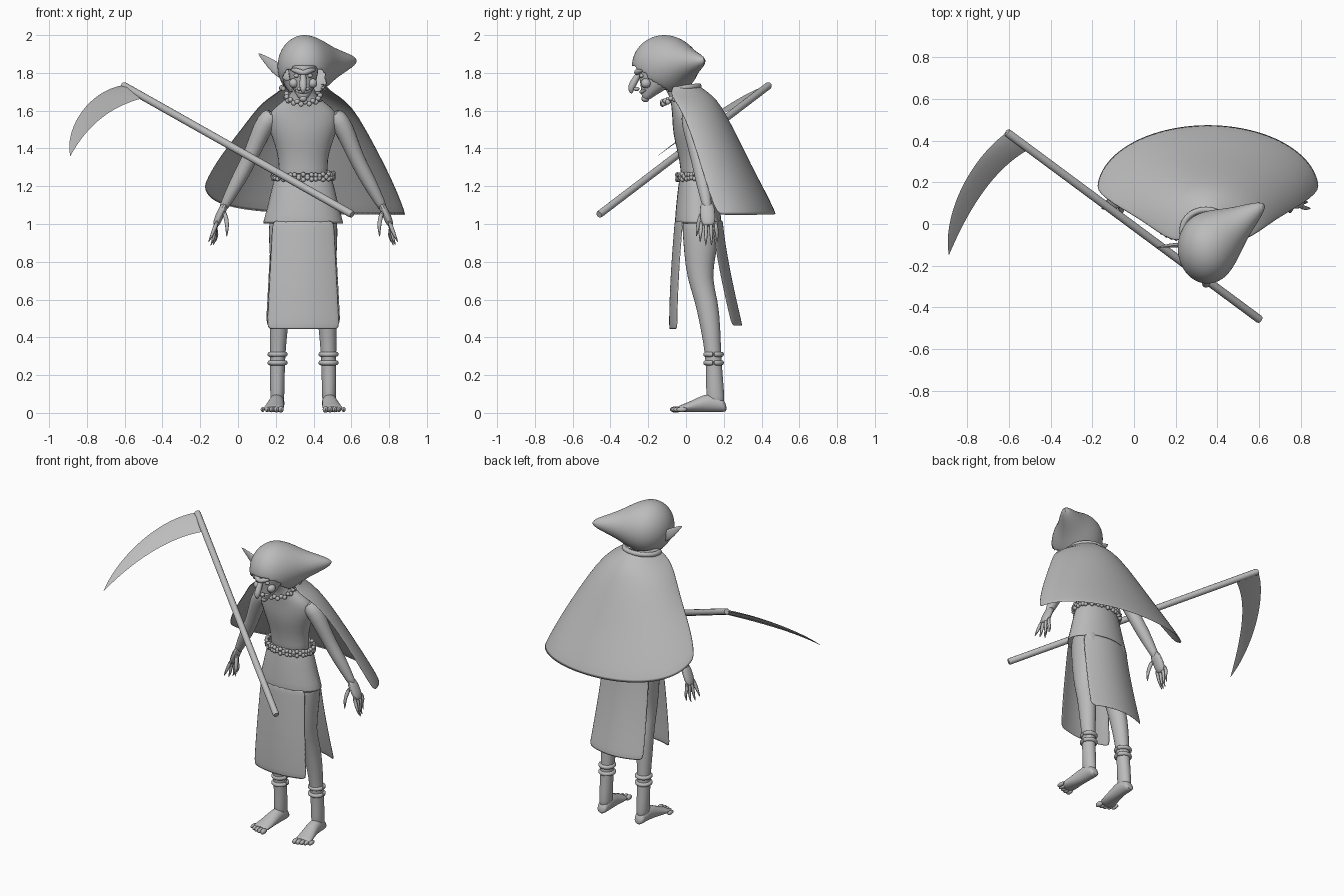
import bpy, bmesh, math
from math import sin, cos, pi
from mathutils import Vector, Matrix
from mathutils.geometry import interpolate_bezier

if "Cube" in bpy.data.objects:
    bpy.data.objects.remove(bpy.data.objects["Cube"])

CX = 0.345  # middle of the figure
X, Y, Z = Vector((1, 0, 0)), Vector((0, 1, 0)), Vector((0, 0, 1))
grey = bpy.data.materials.new("plain grey")
grey.use_nodes = True
grey.diffuse_color = (0.5, 0.5, 0.5, 1)
grey.node_tree.nodes["Principled BSDF"].inputs["Base Color"].default_value = (0.5, 0.5, 0.5, 1)
parts = []


def finish(name, bm, subdiv=0, thick=0):
    bmesh.ops.recalc_face_normals(bm, faces=bm.faces)
    me = bpy.data.meshes.new(name)
    bm.to_mesh(me)
    bm.free()
    me.materials.append(grey)
    ob = bpy.data.objects.new(name, me)
    bpy.context.collection.objects.link(ob)
    if thick:
        ob.modifiers.new("thickness", 'SOLIDIFY').thickness = thick
    if subdiv:
        ob.modifiers.new("smooth", 'SUBSURF').levels = subdiv
    parts.append(ob)
    return ob


def skin(name, rings, subdiv=1, closed=True, caps=True, thick=0):
    """Join rows of points into a surface."""
    bm = bmesh.new()
    rows = [[bm.verts.new(p) for p in r] for r in rings]
    n = len(rows[0])
    for a, b in zip(rows, rows[1:]):
        for i in range(n if closed else n - 1):
            j = (i + 1) % n
            bm.faces.new((a[i], a[j], b[j], b[i]))
    if closed and caps:
        bm.faces.new(rows[0])
        bm.faces.new(rows[-1])
    return finish(name, bm, subdiv, thick)


def ring(c, ru, rv, u=X, v=Y, n=14):
    return [Vector(c) + u * ru * cos(2 * pi * i / n) + v * rv * sin(2 * pi * i / n) for i in range(n)]


def stack(name, rows, cx=CX, **kw):
    """Upright form from rows of height, depth centre, half width, half depth."""
    return skin(name, [ring((cx, y, z), rx, ry) for z, y, rx, ry in rows], **kw)


def tube(name, pts, radii, flat=1.0, side=Y, subdiv=1, n=10):
    pts = [Vector(p) for p in pts]
    rings = []
    for i, (p, r) in enumerate(zip(pts, radii)):
        t = (pts[min(i + 1, len(pts) - 1)] - pts[max(i - 1, 0)]).normalized()
        u = t.cross(side).normalized()
        rings.append(ring(p, r, r * flat, u, t.cross(u), n))
    return skin(name, rings, subdiv)


def balls(name, items, seg=10):
    """Ellipsoids given as centre and radii."""
    bm = bmesh.new()
    for c, r in items:
        m = Matrix.Translation(c) @ Matrix.Diagonal((*r, 1))
        bmesh.ops.create_uvsphere(bm, u_segments=seg, v_segments=seg - 3, radius=1, matrix=m)
    return finish(name, bm)


# Torso, neck and skirt
stack("torso", [(1.18, .06, .14, .09), (1.30, .055, .13, .085), (1.38, .045, .14, .092),
                (1.48, .035, .178, .108), (1.56, .03, .20, .105), (1.62, .01, .16, .09),
                (1.67, -.02, .075, .065), (1.72, -.06, .055, .055), (1.79, -.09, .055, .055)])
stack("skirt", [(1.27, .06, .147, .093), (1.2, .06, .17, .105), (1.1, .062, .192, .118),
                (1.0, .065, .222, .13)], caps=False, thick=.006)


# Hanging cloth panels
def panel(name, point, nu=10, nv=8):
    skin(name, [[point(2 * i / nu - 1, j / nv) for i in range(nu + 1)] for j in range(nv + 1)],
         closed=False, thick=.006)


panel("front_panel", lambda u, v: (CX + u * (.165 + .03 * v), -.06 - .03 * sin(v * pi / 2) + .042 * u * u,
                                   1.02 - .58 * v))
panel("back_panel", lambda u, v: (CX + u * (.17 + .03 * v), .195 + .105 * v ** 1.3 - .055 * u * u,
                                  1.02 - .56 * v))

# Cape: height, half width, front edge, back, lift of the right corner
cape_rows = [(1.745, .10, -.06, .05, 0), (1.71, .13, -.08, .10, 0), (1.68, .175, -.08, .14, 0),
             (1.63, .245, -.04, .185, 0), (1.5, .325, .02, .255, .02), (1.3, .43, .08, .35, .09),
             (1.17, .49, .12, .42, .13), (1.045, .537, .165, .48, .165)]
cape = []
for z, hw, yf, yb, lift in cape_rows:
    row = []
    for i in range(25):
        a = pi * i / 24
        row.append((CX + .01 - hw * cos(a), yf + (yb - yf) * sin(a), z + lift * (1 - i / 24) ** 5))
    cape.append(row)
skin("cape", cape, closed=False, thick=.006)
tube("cape_collar", [(CX + .115 * cos(a), -.03 + .10 * sin(a), 1.72 + .01 * sin(a))
                     for a in [pi * (i / 12 * 1.3 - .15) for i in range(13)]], [.016] * 13, side=Z)

# Legs, feet and anklets
for s, side in ((-1, "right"), (1, "left")):
    leg = [(1.08, .1, .075, .08, .1), (.97, .105, .08, .08, .102), (.85, .107, .075, .074, .088),
           (.71, .11, .07, .058, .066), (.6, .118, .108, .055, .064), (.45, .13, .13, .05, .054),
           (.3, .135, .145, .04, .042), (.17, .137, .152, .04, .046), (.08, .137, .155, .038, .05),
           (.03, .137, .16, .034, .045)]
    skin(side + "_leg", [ring((CX + s * o, y, z), rx, ry) for z, o, y, rx, ry in leg])
    foot = [(.215, .137, .022, .02, .015), (.20, .137, .04, .036, .036), (.15, .137, .055, .04, .052),
            (.09, .142, .05, .043, .047), (.03, .15, .034, .05, .031), (-.02, .157, .024, .055, .021),
            (-.045, .16, .02, .05, .015)]
    skin(side + "_foot", [ring((CX + s * o, y, z), rx, rz, X, Z) for y, o, z, rx, rz in foot])
    balls(side + "_toes", [((CX + s * (.118 + .024 * k), -.055 + .002 * k * k, .018),
                            (.0155 - .001 * k, .03, .017 - .001 * k)) for k in range(5)])
    for k, z in enumerate((.265, .31)):
        tube(f"{side}_anklet_{k + 1}", [(CX + s * .135 + .042 * cos(a), .146 + .043 * sin(a), z)
             for a in [2 * pi * i / 16 for i in range(17)]], [.014] * 17, side=Z)

    # Arms and clawed hands
    P = lambda o, y, z: (CX + s * o, y, z)
    tube(side + "_arm", [P(.15, .02, 1.59), P(.2, .03, 1.54), P(.24, .045, 1.45), P(.29, .07, 1.33),
                         P(.345, .09, 1.23), P(.415, .11, 1.10), P(.425, .115, 1.08)],
         [.05, .058, .05, .042, .043, .026, .024])
    tube(side + "_palm", [P(.41, .11, 1.11), P(.425, .112, 1.08), P(.445, .115, 1.04), P(.46, .118, 1.0),
                          P(.465, .118, .99)], [.02, .022, .023, .02, .012], flat=1.9)
    for k in range(4):
        y = .083 + .024 * k
        yt = .075 + .03 * k
        drop = .02 * sin(pi * k / 3)
        tube(f"{side}_finger_{k + 1}", [P(.452, y, 1.02), P(.47, .5 * (y + yt), .975),
             P(.482 - .01 * k, yt, .945 - drop), P(.503 - .012 * k, yt, .90 - drop)],
             [.012, .012, .010, .002], n=8)
    tube(side + "_thumb", [P(.42, .09, 1.07), P(.405, .07, 1.02), P(.402, .06, .98), P(.405, .055, .93)],
         [.014, .013, .011, .002], n=8)

# Head with a hooked nose, heavy brow and pointed chin
stack("head", [(1.655, -.212, .018, .018), (1.68, -.2, .036, .036), (1.72, -.165, .06, .075),
               (1.77, -.142, .075, .108), (1.82, -.13, .085, .13), (1.88, -.12, .08, .12),
               (1.93, -.12, .05, .08)])
tube("nose", [(CX, -.235, 1.82), (CX, -.262, 1.775), (CX, -.285, 1.735), (CX, -.293, 1.71),
              (CX, -.287, 1.69)], [.012, .018, .022, .017, .006], side=X)
tube("brow", [(CX + .07 * u, -.262 + .05 * u * u, 1.80 + .022 * abs(u)) for u in (-1, -.6, -.2, 0, .2, .6, 1)],
     [.006, .015, .017, .013, .017, .015, .006], side=Z)
tube("mouth", [(CX + .045 * u, -.24 + .03 * u * u, 1.698 + .012 * u * u) for u in (-1, -.5, 0, .5, 1)],
     [.004, .009, .011, .009, .004], side=Z)
balls("face_details", [((CX + s * x, y, z), r) for s in (-1, 1) for x, y, z, r in (
    (.036, -.235, 1.785, (.015, .012, .011)), (.05, -.212, 1.745, (.026, .028, .026)),
    (.02, -.262, 1.715, (.014, .016, .011)))] + [((CX, -.215, 1.665), (.022, .022, .02))])

# Long right ear
tube("right_ear", [(.285, -.115, 1.77), (.25, -.105, 1.79), (.2, -.10, 1.825), (.15, -.105, 1.87),
                   (.105, -.115, 1.905)], [.02, .034, .035, .021, .002], flat=.35)

# Drooping hood drawn out to a point, with the face opening removed
centre = Vector((.352, -.115, 1.835))
tip = (Vector((.645, .09, 1.865)) - centre).normalized()
bm = bmesh.new()
bmesh.ops.create_uvsphere(bm, u_segments=40, v_segments=28, radius=1)
for v in bm.verts:
    d = v.co.normalized()
    k = max(0, d.dot(tip))
    v.co = centre + Vector((d.x * .143, d.y * .172, d.z * .165)) + tip * (.08 * k ** 3 + .125 * k ** 14)
gone = [f for f in bm.faces if f.calc_center_median().z < max(1.70, 1.835 - .75 * (f.calc_center_median().y + .28))]
bmesh.ops.delete(bm, geom=gone, context='FACES')
finish("hood", bm, 1, .008)

# Bead necklace and twisted bead belt
balls("necklace", [((CX + .09 * cos(a), -.04 + .085 * sin(a), 1.675 + .035 * sin(a) + .006 * (-1) ** i),
                    (.014, .014, .014)) for i, a in enumerate([2 * pi * i / 26 for i in range(26)])], 8)
balls("bead_belt", [((CX + .16 * cos(a), .06 + .105 * sin(a), 1.255 + .007 * sin(a) + h * sin(a * 9)),
                     (.013, .013, .013)) for h in (-.014, .014)
                    for a in [2 * pi * i / 44 for i in range(44)]], 8)

# Scythe
top, end = Vector((-.61, .44, 1.735)), Vector((.605, -.46, 1.05))
axis = (end - top).normalized()
tube("scythe_handle", [top, top + axis * .01, end - axis * .01, end], [.017, .02, .02, .017], subdiv=0, n=12)
point = Vector((-.888, -.15, 1.36))
outer = interpolate_bezier(top, Vector((-.80, .30, 1.70)), Vector((-.92, .03, 1.50)), point, 18)
inner = interpolate_bezier(Vector((-.51, .355, 1.665)), Vector((-.68, .26, 1.62)), Vector((-.80, .06, 1.52)), point, 18)
normal = axis.cross(point - top).normalized()
blade = []
for i, (o, q) in enumerate(zip(outer, inner)):
    w = normal * (.014 * (1 - i / 17) + .0005)
    mid = o.lerp(q, .3)
    blade.append([o, mid + w, q + axis * .0005, mid - w])
skin("scythe_blade", blade, subdiv=0)

# Smooth shading with crisp edges
bpy.ops.object.select_all(action='DESELECT')
for ob in parts:
    ob.select_set(True)
bpy.context.view_layer.objects.active = parts[0]
bpy.ops.object.shade_smooth_by_angle(angle=math.radians(40))
